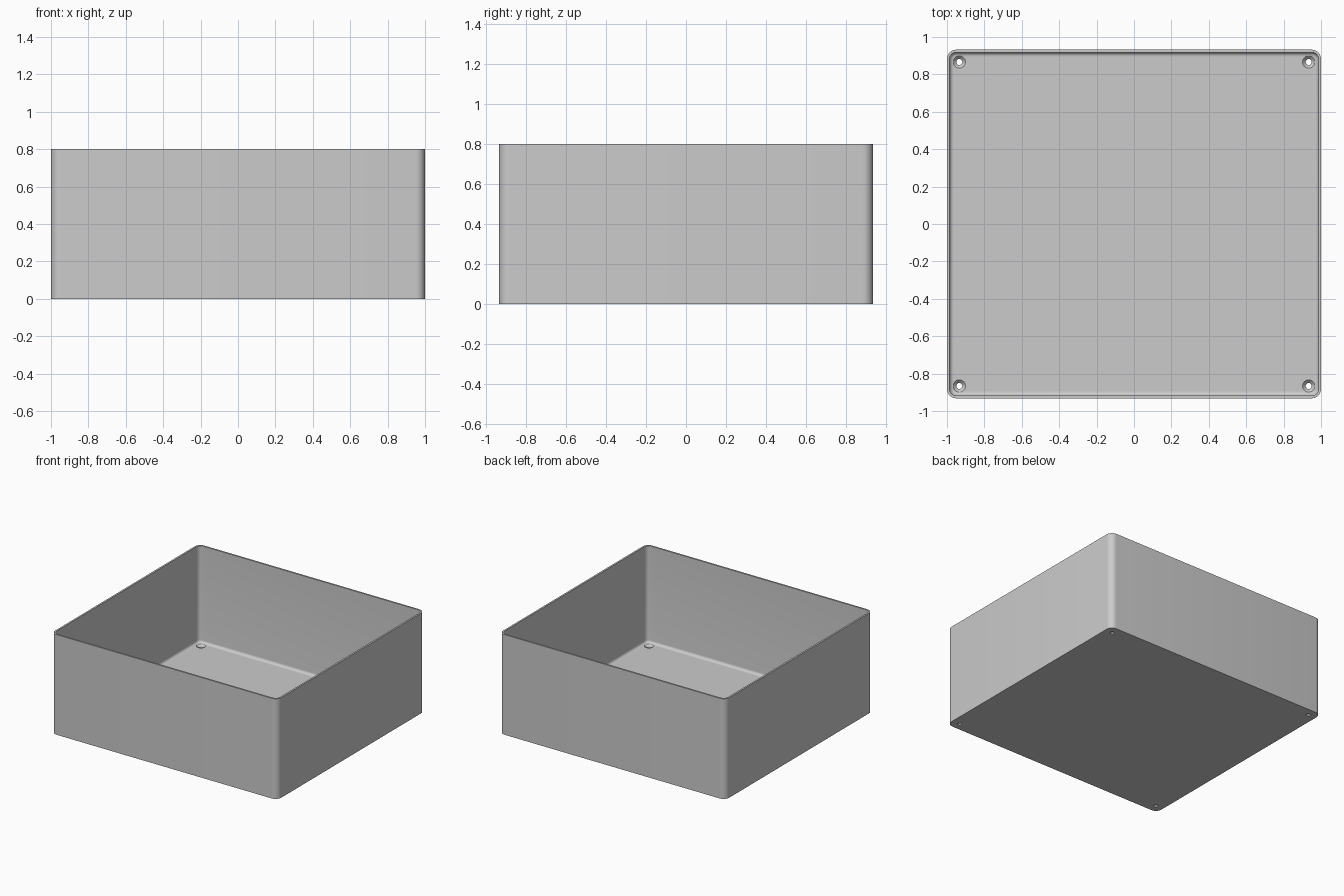
import bpy, bmesh, math

if "Cube" in bpy.data.objects:
    bpy.data.objects.remove(bpy.data.objects["Cube"])

HALF_X, HALF_Y, HEIGHT = 1.0, 0.932, 0.8
WALL, FLOOR, CORNER, FILLET = 0.014, 0.027, 0.05, 0.022

grey = bpy.data.materials.new("plain grey")
grey.use_nodes = True
grey.diffuse_color = (0.6, 0.6, 0.6, 1)
grey.node_tree.nodes["Principled BSDF"].inputs["Base Color"].default_value = (0.6, 0.6, 0.6, 1)


def outline(bm, inset, z, steps=8):
    """Rounded rectangle loop, inset from the outer walls."""
    radius = CORNER - inset
    loop = []
    for quarter, (sx, sy) in enumerate([(1, 1), (-1, 1), (-1, -1), (1, -1)]):
        for i in range(steps + 1):
            a = (quarter + i / steps) * math.pi / 2
            loop.append(bm.verts.new((sx * (HALF_X - CORNER) + radius * math.cos(a),
                                      sy * (HALF_Y - CORNER) + radius * math.sin(a), z)))
    return loop


def lathe(bm, x, y, profile, sides=32):
    """Closed solid of revolution around a vertical axis."""
    rings = []
    for r, z in profile:
        rings.append([bm.verts.new((x + r * math.cos(i * math.tau / sides),
                                    y + r * math.sin(i * math.tau / sides), z)) for i in range(sides)])
    skin(bm, rings)


def skin(bm, loops):
    """Bridge successive loops and cap both ends."""
    n = len(loops[0])
    for a, b in zip(loops, loops[1:]):
        for i in range(n):
            j = (i + 1) % n
            bm.faces.new((a[i], a[j], b[j], b[i]))
    bm.faces.new(loops[0][::-1])
    bm.faces.new(loops[-1])


def make_object(name, bm):
    bmesh.ops.recalc_face_normals(bm, faces=bm.faces)
    mesh = bpy.data.meshes.new(name)
    bm.to_mesh(mesh)
    bm.free()
    mesh.materials.append(grey)
    obj = bpy.data.objects.new(name, mesh)
    bpy.context.collection.objects.link(obj)
    return obj


# Open tray: outer wall, rim, inner wall, then a fillet down to the floor
bm = bmesh.new()
sections = [(0, 0), (0, HEIGHT), (WALL, HEIGHT)]
for i in range(7):
    a = i / 6 * math.pi / 2
    sections.append((WALL + FILLET * (1 - math.cos(a)), FLOOR + FILLET * (1 - math.sin(a))))
skin(bm, [outline(bm, inset, z) for inset, z in sections])
tray = make_object("tray", bm)

# Countersunk screw holes through the floor corners
bm = bmesh.new()
for sx in (-1, 1):
    for sy in (-1, 1):
        lathe(bm, sx * (HALF_X - 0.066), sy * (HALF_Y - 0.066),
              [(0.016, -0.05), (0.016, FLOOR - 0.017), (0.033, FLOOR), (0.033, FLOOR + 0.05)])
cutter = make_object("screw_hole_cutter", bm)
cutter.hide_render = True

cut = tray.modifiers.new("screw_holes", "BOOLEAN")
cut.operation = "DIFFERENCE"
cut.solver = "EXACT"
cut.object = cutter
bpy.ops.object.select_all(action="DESELECT")
tray.select_set(True)
bpy.context.view_layer.objects.active = tray
bpy.ops.object.modifier_apply(modifier=cut.name)
bpy.data.objects.remove(cutter)
bpy.ops.object.shade_smooth_by_angle(angle=math.radians(30))
